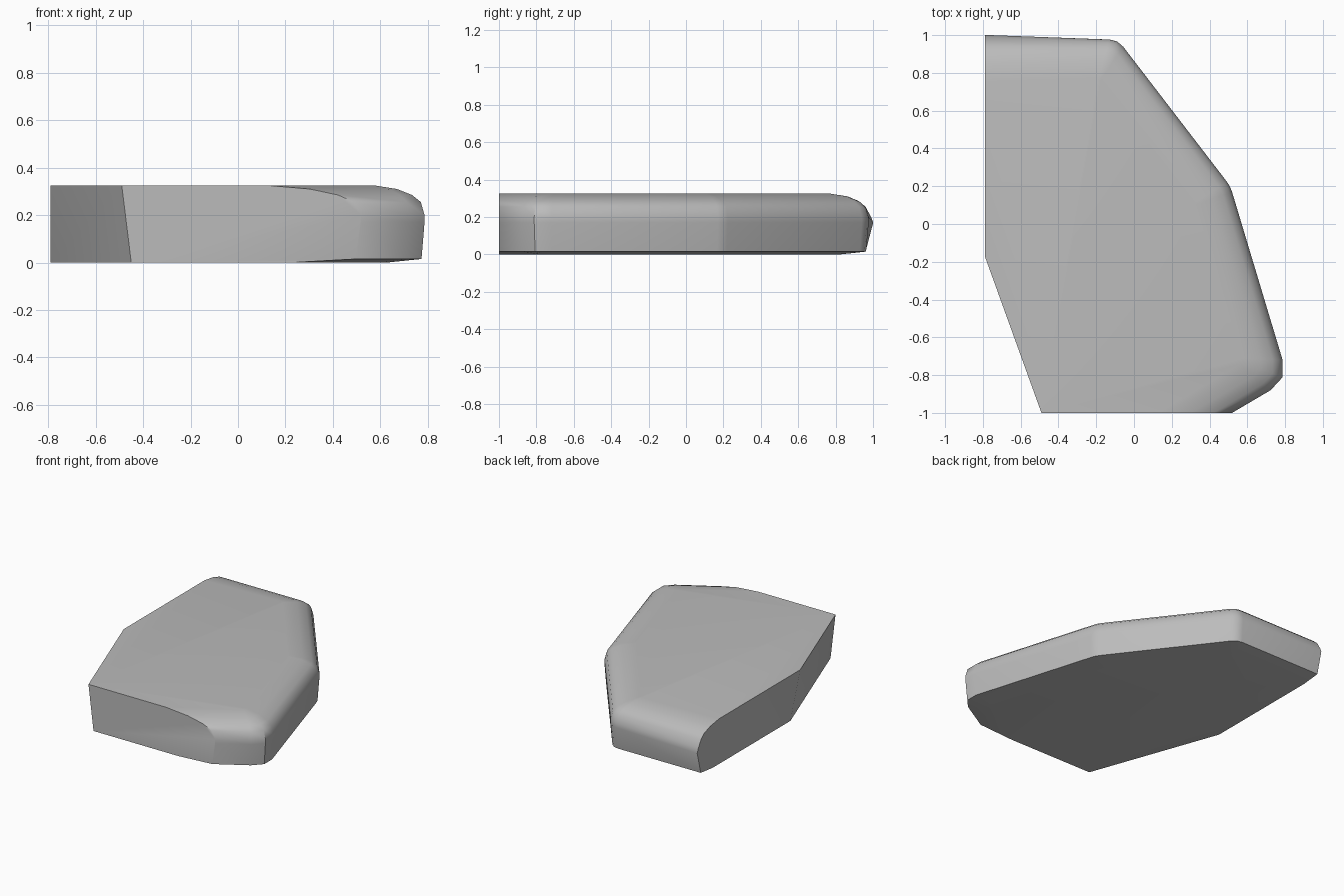
import bpy, bmesh, math
from mathutils import Vector

cube = bpy.data.objects.get("Cube")
if cube:
    bpy.data.objects.remove(cube, do_unlink=True)

# One plain stone colour
stone = bpy.data.materials.new("grey_stone")
stone.use_nodes = True
GREY = (0.5, 0.5, 0.5, 1)
stone.diffuse_color = GREY
bsdf = next(n for n in stone.node_tree.nodes if n.type == 'BSDF_PRINCIPLED')
bsdf.inputs["Base Color"].default_value = GREY
bsdf.inputs["Roughness"].default_value = 0.8

# Oversized outline (clockwise from the back left): x, y, corner rounding
OUTLINE = [(-1.3, 0.97, 0.02), (-0.085, 0.975, 0.045), (0.51, 0.2, 0.03),
           (0.818, -0.824, 0.11), (-0.5, -1.6, 0.02), (-1.3, -1.6, 0.02)]
# Section of the rim: height, inset, outward ridge of the back left corner
RIM = [(0, 0.15, 0), (0.015, 0.012, 0), (0.17, 0, 0.05), (0.2, 0, 0.03),
       (0.255, 0.015, 0), (0.285, 0.05, 0), (0.31, 0.11, -0.02), (0.325, 0.2, -0.04)]


def ring(z, inset, ridge):
    """Outline moved inwards, with three points rounding each corner."""
    pts = [Vector((x, y)) for x, y, _ in OUTLINE]
    pts[0].y += ridge
    n = len(pts)
    moved = []
    for i, p in enumerate(pts):
        a = (p - pts[i - 1]).normalized()
        b = (pts[(i + 1) % n] - p).normalized()
        na, nb = Vector((a.y, -a.x)), Vector((b.y, -b.x))
        moved.append(p + (na + nb) * inset / (1 + na.dot(nb)))
    out = []
    for i, p in enumerate(moved):
        r = OUTLINE[i][2] * (1 - inset / 0.25)
        a = p + (moved[i - 1] - p).normalized() * r
        b = p + (moved[(i + 1) % n] - p).normalized() * r
        out += [a, p * 0.5 + (a + b) * 0.25, b]
    return [(p.x, p.y, z) for p in out]


# Rounded slab from stacked rings
bm = bmesh.new()
rings = [[bm.verts.new(co) for co in ring(*level)] for level in RIM]
for low, high in zip(rings, rings[1:]):
    for i in range(len(low)):
        j = (i + 1) % len(low)
        bm.faces.new((low[i], low[j], high[j], high[i]))
bm.faces.new(rings[0])
bm.faces.new(rings[-1])

# Flat cuts: left side, front, and the slightly leaning corner between them
corner = Vector((-0.49, -1, 0.325))
lean = (Vector((-0.79, -0.17, 0.325)) - corner).cross(Vector((-0.45, -1, 0)) - corner)
if lean.x > 0:
    lean.negate()
cuts = [(Vector((-0.79, 0, 0)), Vector((-1, 0, 0))),
        (Vector((0, -1, 0)), Vector((0, -1, 0))),
        (corner, lean.normalized())]
for point, normal in cuts:
    bmesh.ops.bisect_plane(bm, geom=bm.verts[:] + bm.edges[:] + bm.faces[:], dist=1e-5,
                           plane_co=point, plane_no=normal, clear_outer=True)
    bmesh.ops.holes_fill(bm, edges=[e for e in bm.edges if e.is_boundary], sides=0)
bmesh.ops.remove_doubles(bm, verts=bm.verts[:], dist=1e-4)
bmesh.ops.recalc_face_normals(bm, faces=bm.faces[:])

mesh = bpy.data.meshes.new("stone_slab")
bm.to_mesh(mesh)
bm.free()
mesh.materials.append(stone)
slab = bpy.data.objects.new("stone_slab", mesh)
bpy.context.collection.objects.link(slab)

# Smooth rim with crisp cut edges
bpy.ops.object.select_all(action='DESELECT')
slab.select_set(True)
bpy.context.view_layer.objects.active = slab
bpy.ops.object.shade_smooth_by_angle(angle=math.radians(38))
